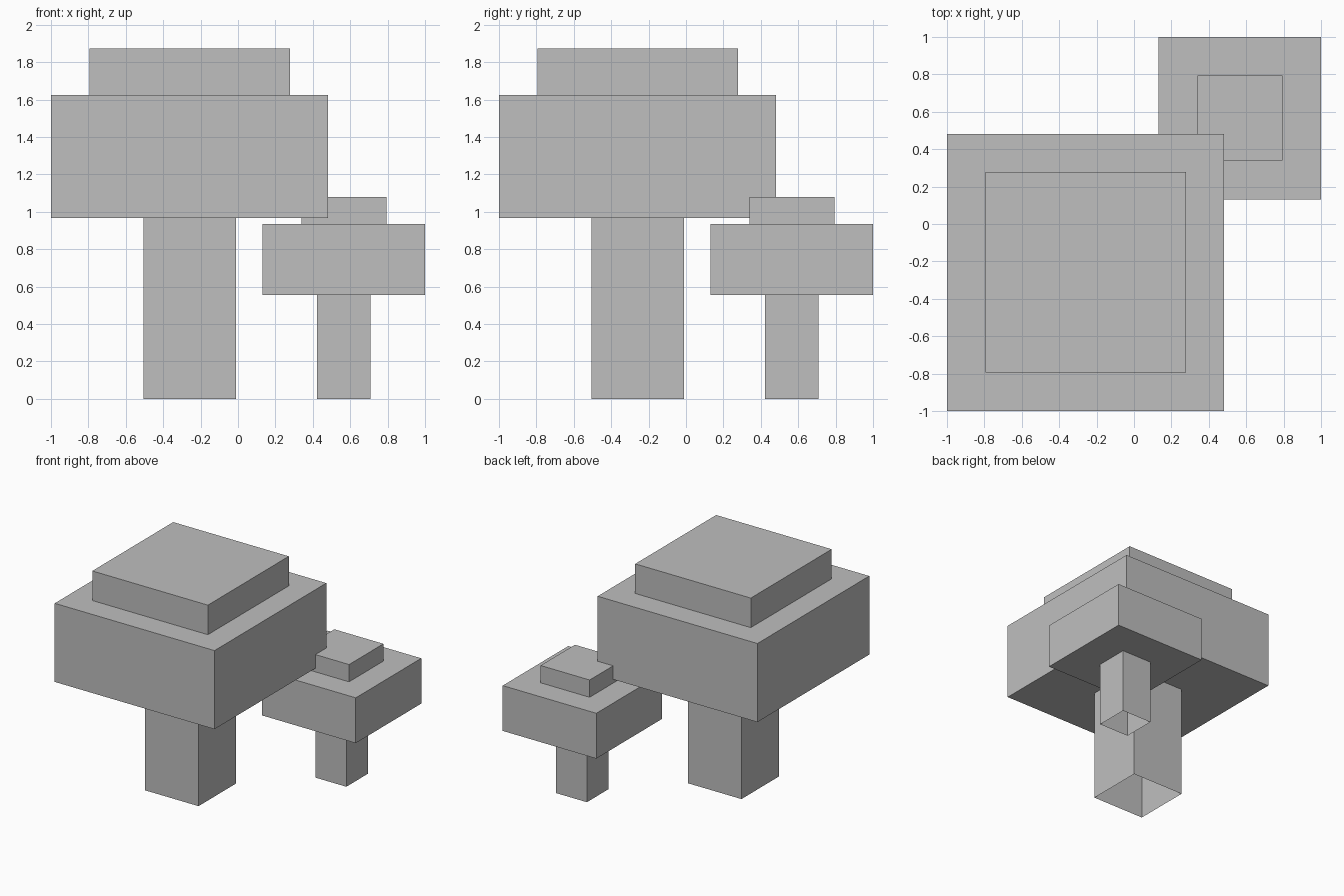
import bpy, bmesh
from mathutils import Matrix, Vector

if "Cube" in bpy.data.objects:
    bpy.data.objects.remove(bpy.data.objects["Cube"])

grey = bpy.data.materials.new("plain_grey")
grey.diffuse_color = (0.52, 0.52, 0.52, 1.0)
grey.use_nodes = True
grey.node_tree.nodes["Principled BSDF"].inputs["Base Color"].default_value = grey.diffuse_color


def block(name, centre, width, z0, z1, open_top=False, open_bottom=False):
    """Square block between two heights, optionally without its end faces."""
    bm = bmesh.new()
    bmesh.ops.create_cube(bm, size=1.0)
    bmesh.ops.transform(
        bm, verts=bm.verts,
        matrix=Matrix.Translation((centre, centre, (z0 + z1) / 2))
        @ Matrix.Diagonal(Vector((width, width, z1 - z0, 1))))
    bm.normal_update()
    ends = [f for f in bm.faces
            if (open_top and f.normal.z > 0.9) or (open_bottom and f.normal.z < -0.9)]
    bmesh.ops.delete(bm, geom=ends, context='FACES')
    mesh = bpy.data.meshes.new(name)
    bm.to_mesh(mesh)
    bm.free()
    mesh.materials.append(grey)
    obj = bpy.data.objects.new(name, mesh)
    bpy.context.collection.objects.link(obj)


def mushroom(prefix, centre, widths, heights):
    stem_w, cap_w, crown_w = widths
    stem_z, cap_z, crown_z = heights
    # Hollow stem, wide cap, smaller raised crown
    block(prefix + "_stem", centre, stem_w, 0, stem_z, open_top=True, open_bottom=True)
    block(prefix + "_cap", centre, cap_w, stem_z, cap_z)
    block(prefix + "_crown", centre, crown_w, cap_z, crown_z, open_bottom=True)


mushroom("large_mushroom", -0.259, (0.495, 1.482, 1.072), (0.966, 1.625, 1.873))
mushroom("small_mushroom", 0.566, (0.285, 0.868, 0.455), (0.555, 0.935, 1.08))
